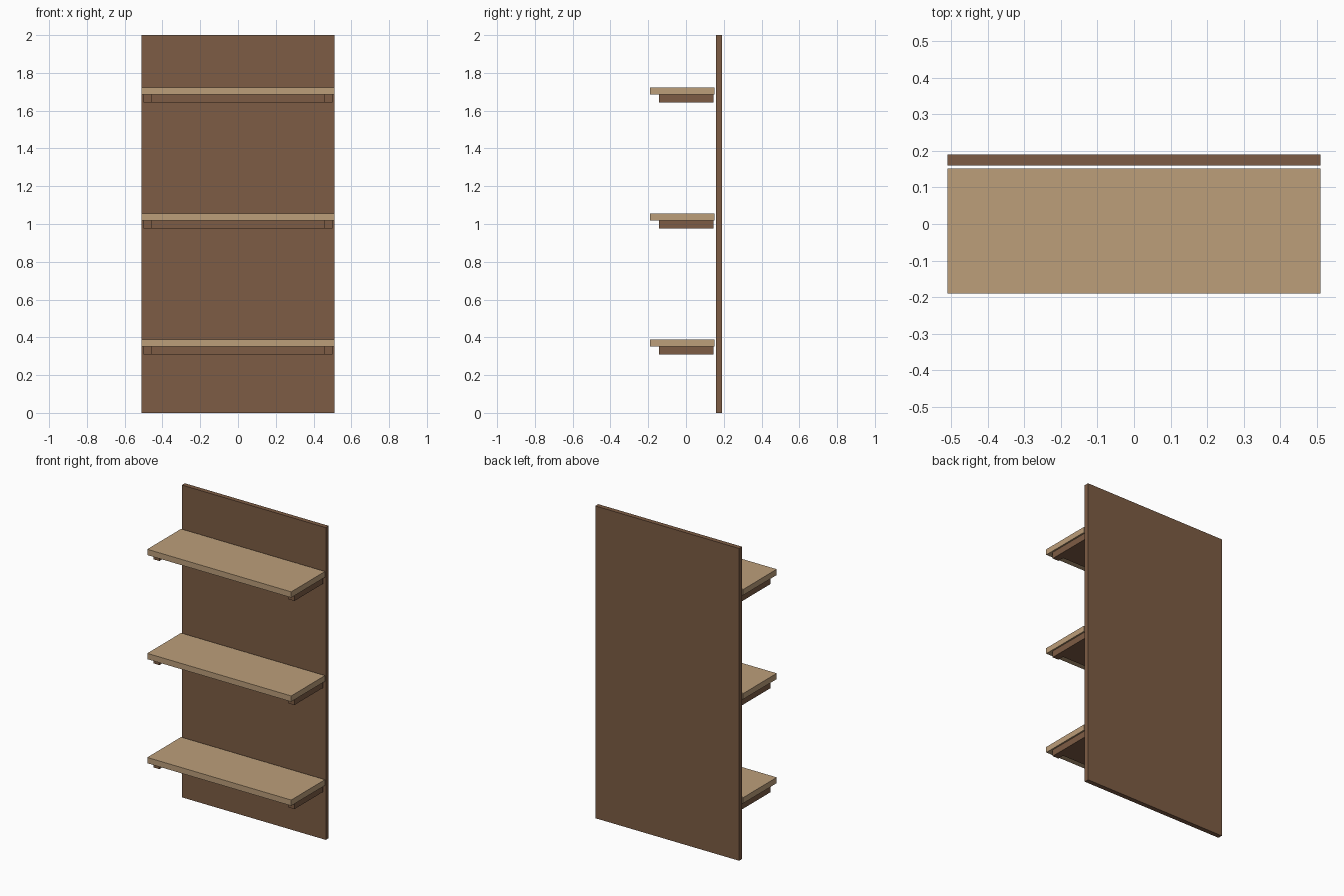
import bpy

cube = bpy.data.objects.get("Cube")
if cube:
    bpy.data.objects.remove(cube, do_unlink=True)


def make_material(name, colour):
    mat = bpy.data.materials.new(name)
    mat.use_nodes = True
    mat.diffuse_color = colour
    mat.node_tree.nodes["Principled BSDF"].inputs["Base Color"].default_value = colour
    return mat


dark_wood = make_material("dark wood", (0.205, 0.107, 0.058, 1))
light_wood = make_material("light wood", (0.503, 0.342, 0.195, 1))


def box(name, x, y, z, mat):
    """Box from (min, max) ranges along each axis."""
    ranges = (x, y, z)
    bpy.ops.mesh.primitive_cube_add(size=1, location=[(a + b) / 2 for a, b in ranges])
    obj = bpy.context.object
    obj.name = name
    obj.scale = [b - a for a, b in ranges]
    bpy.ops.object.transform_apply(location=False, rotation=False, scale=True)
    obj.data.materials.append(mat)
    return obj


HALF = 0.51          # half the overall width
OUTER, INNER = 0.5, 0.457   # bracket sides
PITCH = 2 / 3        # distance between shelves

# Back panel
box("back_panel", (-HALF, HALF), (0.16, 0.19), (0, 2), dark_wood)

# Shelves with their supports
for i, level in enumerate(("lower", "middle", "upper")):
    bottom = 0.31 + i * PITCH
    under = bottom + 0.042
    box(level + "_shelf", (-HALF, HALF), (-0.19, 0.152), (under, under + 0.037), light_wood)
    box(level + "_left_bracket", (INNER, OUTER), (-0.143, 0.145), (bottom, under), dark_wood)
    box(level + "_right_bracket", (-OUTER, -INNER), (-0.143, 0.145), (bottom, under), dark_wood)
    # Recessed support between the brackets
    box(level + "_support", (-INNER, INNER), (-0.10, 0.145), (bottom, under), dark_wood)
